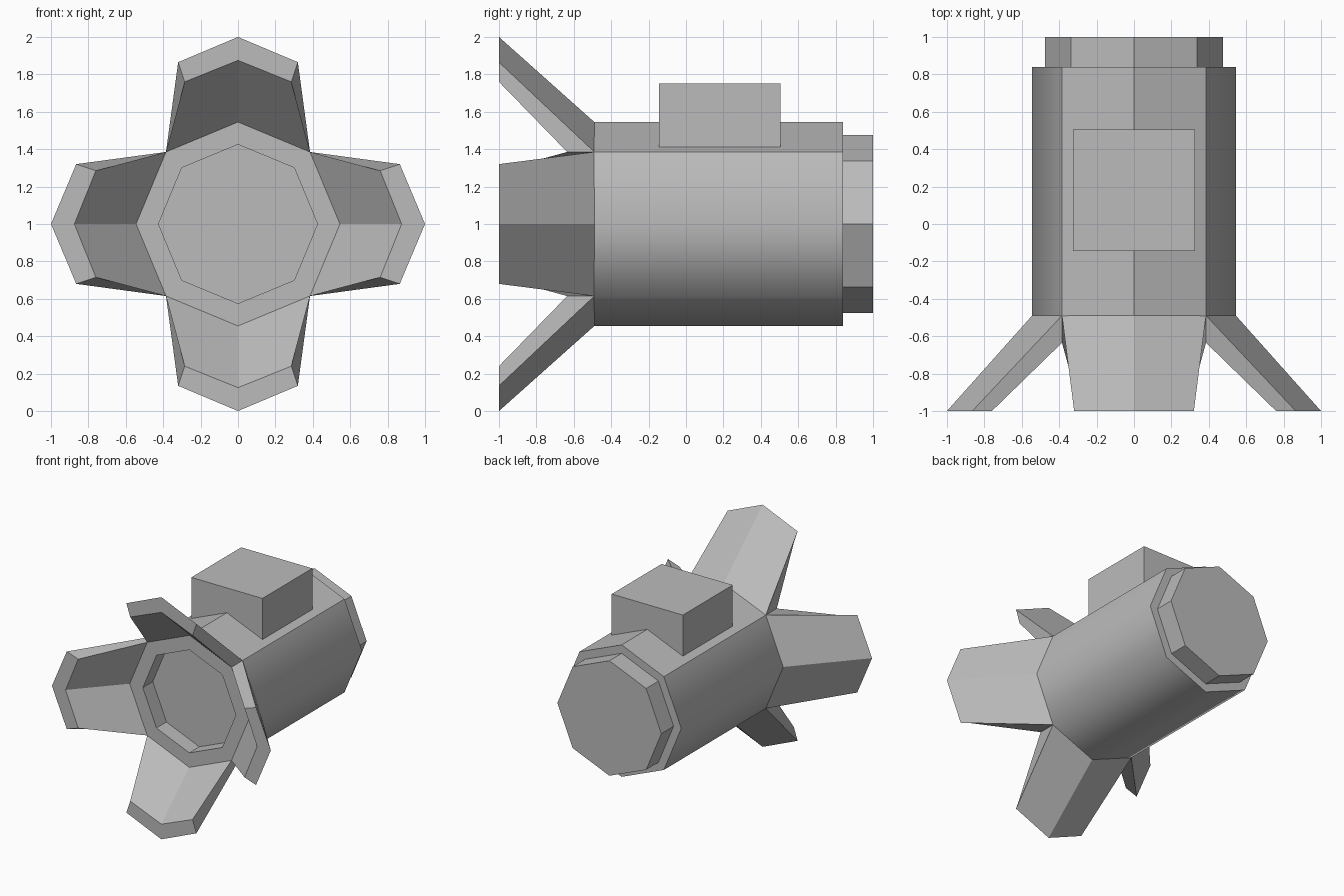
import bpy, bmesh
from math import sin, cos, pi
from mathutils import Matrix, Vector

cube = bpy.data.objects.get("Cube")
if cube:
    bpy.data.objects.remove(cube, do_unlink=True)

grey = bpy.data.materials.new("plain grey")
grey.use_nodes = True
COLOUR = (0.5, 0.5, 0.5, 1)
grey.diffuse_color = COLOUR
grey.node_tree.nodes["Principled BSDF"].inputs["Base Color"].default_value = COLOUR

CENTRE = Vector((0, 0, 1))
FRONT, FIN_ROOT, REAR, TAIL = -0.635, -0.49, 0.84, 1.0


def finish(bm, name):
    bmesh.ops.recalc_face_normals(bm, faces=bm.faces)
    mesh = bpy.data.meshes.new(name)
    bm.to_mesh(mesh)
    bm.free()
    mesh.materials.append(grey)
    obj = bpy.data.objects.new(name, mesh)
    bpy.context.collection.objects.link(obj)
    return obj


def octagon_loft(name, profile):
    """Loft octagons through (radius, y) pairs and cap both ends."""
    bm = bmesh.new()
    rings = [[bm.verts.new(CENTRE + Vector((r * sin(k * pi / 4), y, r * cos(k * pi / 4))))
              for k in range(8)] for r, y in profile]
    for a, b in zip(rings, rings[1:]):
        for k in range(8):
            j = (k + 1) % 8
            bm.faces.new((a[k], a[j], b[j], b[k]))
    bm.faces.new(rings[0])
    bm.faces.new(rings[-1])
    return finish(bm, name)


# Main hull with a recessed nose; the sides are smooth, the two roof faces flat
hull = octagon_loft("hull", [(0.425, FRONT + 0.13), (0.425, FRONT),
                             (0.545, FRONT), (0.545, REAR)])
for face in hull.data.polygons:
    n = face.normal
    is_outer_side = abs(n.y) < 0.1 and (face.center - CENTRE).xz.length > 0.45
    face.use_smooth = is_outer_side and n.z < 0.7

# Rear end plate
octagon_loft("rear_plate", [(0.475, REAR), (0.475, TAIL)])

# Box on the roof, sunk into the hull
bm = bmesh.new()
bmesh.ops.create_cube(bm, size=0.65, matrix=Matrix.Translation((0, 0.18, 1.425)))
finish(bm, "roof_box")


# Four splayed fins around the nose, each wrapping two hull sides
def fin(name, turn):
    spin = Matrix.Rotation(turn, 3, 'Y')
    bm = bmesh.new()

    def row(half, side, mid, y):
        points = ((-half, y, side), (0, y, mid), (half, y, side))
        return [bm.verts.new(CENTRE + spin @ Vector(p)) for p in points]

    loops = [row(0.385, 0.385, 0.545, FIN_ROOT), row(0.32, 0.865, 1.0, -1),
             row(0.285, 0.76, 0.875, -1), row(0.385, 0.385, 0.545, FRONT)]
    for a, b in zip(loops, loops[1:]):
        for k in range(2):
            bm.faces.new((a[k], a[k + 1], b[k + 1], b[k]))
    for k in (0, 2):
        bm.faces.new([loop[k] for loop in loops])
    finish(bm, name)


for i, name in enumerate(("top_fin", "left_fin", "bottom_fin", "right_fin")):
    fin(name, i * pi / 2)
